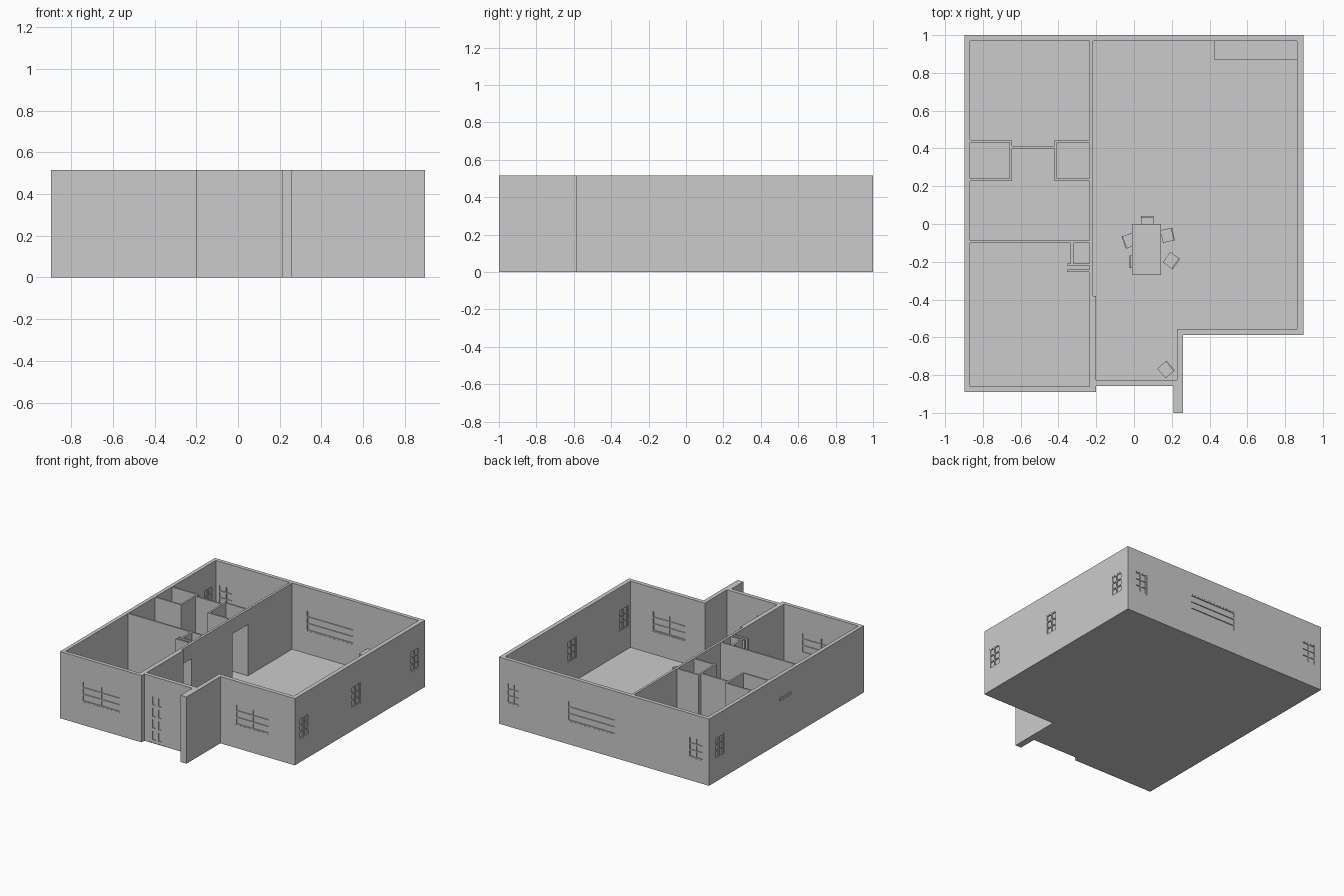
import bpy, bmesh
from math import radians
from mathutils import Matrix, Vector

if "Cube" in bpy.data.objects:
    bpy.data.objects.remove(bpy.data.objects["Cube"])

H = 0.515       # wall height
FLOOR = 0.004   # floor thickness


def make_object(name, bm, loc=(0, 0, 0), rot=0):
    mesh = bpy.data.meshes.new(name)
    bmesh.ops.recalc_face_normals(bm, faces=bm.faces[:])
    bm.to_mesh(mesh)
    bm.free()
    ob = bpy.data.objects.new(name, mesh)
    ob.location = loc
    ob.rotation_euler.z = radians(rot)
    bpy.context.scene.collection.objects.link(ob)
    return ob


def boxes(name, spans, loc=(0, 0, 0), rot=0):
    """One object from boxes given as (x0, x1, y0, y1, z0, z1)."""
    bm = bmesh.new()
    for x0, x1, y0, y1, z0, z1 in spans:
        m = Matrix.Translation(((x0 + x1) / 2, (y0 + y1) / 2, (z0 + z1) / 2))
        m = m @ Matrix.Diagonal((x1 - x0, y1 - y0, z1 - z0, 1))
        bmesh.ops.create_cube(bm, size=1, matrix=m)
    return make_object(name, bm, loc, rot)


def prism(name, pts, z0, z1):
    bm = bmesh.new()
    face = bm.faces.new([bm.verts.new((x, y, z0)) for x, y in pts])
    top = bmesh.ops.extrude_face_region(bm, geom=[face])["geom"]
    verts = [v for v in top if isinstance(v, bmesh.types.BMVert)]
    bmesh.ops.translate(bm, verts=verts, vec=(0, 0, z1 - z0))
    return make_object(name, bm)


def cut(target, cutter):
    cutter.hide_render = True
    cutter.hide_viewport = True
    cutter.display_type = 'WIRE'
    mod = target.modifiers.new(cutter.name, 'BOOLEAN')
    mod.operation = 'DIFFERENCE'
    mod.solver = 'EXACT'
    mod.object = cutter


# Outer shell with floor, hollowed by the two sides of the house
shell = prism("outer_walls_and_floor", [
    (-.897, -.89), (-.2, -.89), (-.2, -.857), (.21, -.857), (.21, -1), (.26, -1),
    (.26, -.587), (.897, -.587), (.897, 1), (-.897, 1)], 0, H)
cut(shell, prism("bedroom_side_cutter", [
    (-.868, -.861), (-.235, -.861), (-.235, .97), (-.868, .97)], FLOOR, 1))
cut(shell, prism("living_side_cutter", [
    (-.2, -.826), (.228, -.826), (.228, -.555), (.864, -.555),
    (.864, .97), (-.217, .97), (-.217, -.38), (-.2, -.38)], FLOOR, 1))


def panel(name, loc, rot, w, h, cols, rows, bar=.009, thick=.03, recess=.008):
    """Wall opening filled with a recessed pane behind a grid of bars.
    Local x runs along the wall and -y points outward; loc is the outer face."""
    cut(shell, boxes(name + "_cutter", [(-w/2, w/2, -.01, .05, 0, h)], loc, rot))
    y0, y1 = .001, thick - .001
    spans = [(-w/2, w/2, recess, thick - recess, 0, h)]
    for i in range(cols + 1):
        x = -w/2 + bar/2 + i * (w - bar) / cols
        spans.append((x - bar/2, x + bar/2, y0, y1, 0, h))
    for j in range(rows + 1):
        z = bar/2 + j * (h - bar) / rows
        spans.append((-w/2, w/2, y0, y1, z - bar/2, z + bar/2))
    boxes(name, spans, loc, rot)


# Windows on each side
WZ, WH = .178, .162
panel("front_window_left", (-.547, -.89, WZ), 0, .33, WH, 2, 3)
panel("front_window_right", (.535, -.587, WZ), 0, .29, WH, 2, 3)
for i, y in enumerate((-.475, .155, .875)):
    panel(f"side_window_{i}", (.897, y, WZ), 90, .112, WH, 2, 3)
panel("back_window_left", (-.785, 1, WZ), 180, .125, WH, 2, 3)
panel("back_window_wide", (.107, 1, WZ), 180, .41, WH, 1, 3)
panel("back_window_right", (.775, 1, WZ), 180, .11, WH, 2, 3)
panel("left_window", (-.897, .875, WZ), -90, .11, WH, 2, 3)
panel("left_slit_window", (-.897, .068, .322), -90, .15, .026, 1, 1, .004)

# Front door with two columns of four panels
panel("front_door", (-.092, -.857, FLOOR), 0, .125, .38, 2, 4, .024)

# Doorways through the long inner wall
for i, (y0, y1) in enumerate(((-.378, -.256), (.242, .43))):
    cut(shell, boxes(f"doorway_cutter_{i}", [(-.3, -.15, y0, y1, FLOOR, .4)]))

# Partitions, closets and hall stubs
plan = [
    (-.87, -.23, -.101, -.088),
    (-.335, -.32, -.21, -.1), (-.355, -.23, -.221, -.208), (-.355, -.23, -.255, -.242),
    (-.87, -.645, .228, .24), (-.87, -.645, .432, .445), (-.658, -.645, .228, .445),
    (-.42, -.23, .228, .24), (-.42, -.23, .432, .445), (-.42, -.407, .228, .445),
    (-.65, -.41, .4, .414)]
boxes("partition_walls", [p + (FLOOR, H) for p in plan])

# Kitchen counter
boxes("kitchen_counter", [(.425, .864, .868, .97, FLOOR, .18)])


def legs(w, d, t, top):
    return [(sx * w/2 - (t if sx > 0 else 0), sx * w/2 + (t if sx < 0 else 0),
             sy * d/2 - (t if sy > 0 else 0), sy * d/2 + (t if sy < 0 else 0), FLOOR, top)
            for sx in (-1, 1) for sy in (-1, 1)]


# Dining table
boxes("dining_table", [(-.077, .077, -.135, .135, .125, .137)] + legs(.145, .26, .012, .125),
      (.067, -.134, 0))

# Chairs: back faces local +y
chairs = [(.07, .01, 0), (-.024, -.088, 110), (.178, -.06, -78),
          (.198, -.194, -125), (.008, -.2, 90), (.17, -.77, -50)]
for i, (x, y, r) in enumerate(chairs):
    boxes(f"chair_{i}", [(-.034, .034, -.032, .032, .077, .085),
                         (-.034, .034, .025, .032, .085, .16)] + legs(.068, .064, .007, .077),
          (x, y, 0), r)
